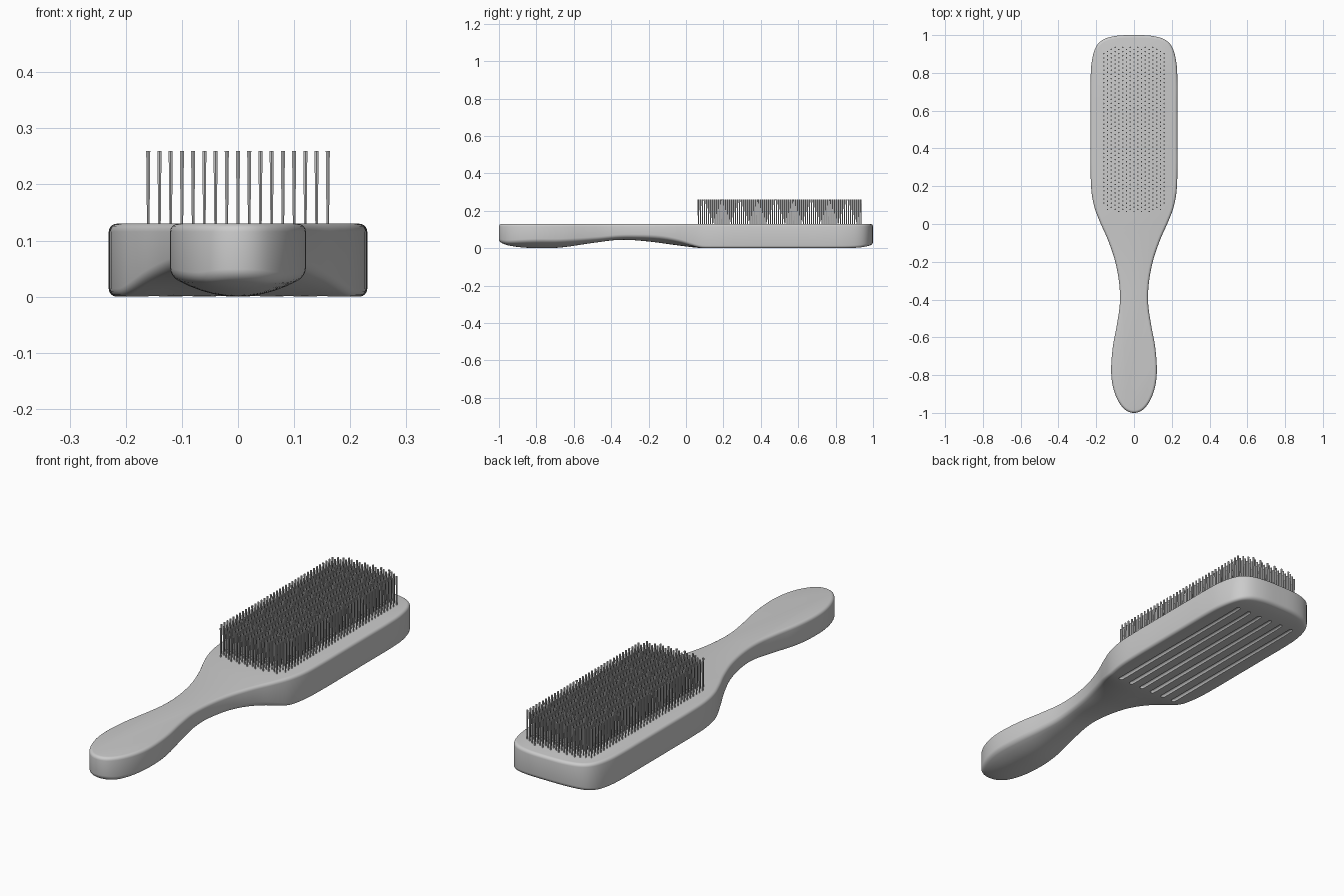
import bpy, bmesh, math
from mathutils import Vector, Matrix

if "Cube" in bpy.data.objects:
    bpy.data.objects.remove(bpy.data.objects["Cube"])

TOP, R = 0.13, 0.014


def spline(pts, first, last, n):
    """Catmull-Rom curve through 2D points."""
    p = [Vector(q) for q in [first] + pts + [last]]
    out = []
    for i in range(1, len(p) - 2):
        a, b, c, d = p[i - 1:i + 3]
        for k in range(n):
            t = k / n
            out.append(0.5 * (2 * b + (c - a) * t + (2 * a - 5 * b + 4 * c - d) * t * t
                              + (3 * b - a - 3 * c + d) * t ** 3))
    return out + [p[-2]]


def finish(bm, name):
    bmesh.ops.recalc_face_normals(bm, faces=bm.faces[:])
    me = bpy.data.meshes.new(name)
    bm.to_mesh(me)
    bm.free()
    ob = bpy.data.objects.new(name, me)
    bpy.context.collection.objects.link(ob)
    return ob


def smooth(ob, angle):
    bpy.ops.object.select_all(action='DESELECT')
    ob.select_set(True)
    bpy.context.view_layer.objects.active = ob
    bpy.ops.object.shade_smooth_by_angle(angle=math.radians(angle))


# Half outline seen from above, handle tip to head end
half = [(0, -1), (.045, -.985), (.085, -.935), (.112, -.86), (.121, -.77), (.112, -.65),
        (.09, -.53), (.075, -.42), (.079, -.31), (.102, -.19), (.14, -.08), (.18, .01),
        (.21, .09), (.226, .18), (.23, .3), (.23, .42), (.23, .53), (.23, .64), (.23, .75),
        (.225, .85), (.205, .93), (.165, .975), (.095, .996), (0, 1)]
side = spline(half, (-.045, -.985), (-.095, .996), 5)

# Underside height along the centre line
under = spline([(-1, .035), (-.95, .015), (-.86, .003), (-.75, 0), (-.65, .006), (-.5, .028),
                (-.35, .045), (-.2, .036), (-.05, .016), (.08, .001), (.2, 0), (.5, 0),
                (.75, 0), (.88, .001), (.95, .007), (1, .02)], (-1.05, .06), (1.05, .035), 6)


def bottom(x, y):
    y = max(-1, min(1, y))
    z = under[-1].y
    for a, b in zip(under, under[1:]):
        if a.x <= y <= b.x:
            z = a.y + (b.y - a.y) * (y - a.x) / max(b.x - a.x, 1e-6)
            break
    fade = max(0, min(1, (.1 - y) / .35))
    fade = fade * fade * (3 - 2 * fade)
    return max(0, z) + .036 * fade * (x / .12) ** 2


# Body: stacked inset rings with rounded edges, gridded caps
n = len(side) - 1
normals = []
for i in range(n + 1):
    t = side[min(i + 1, n)] - side[max(i - 1, 0)]
    normals.append(Vector((t.y, -t.x)).normalized())
normals[0], normals[n] = Vector((0, -1)), Vector((0, 1))
arc = [math.pi / 2 * k / 4 for k in range(5)]
levels = [(R * (1 - math.sin(a)), 0, R * (1 - math.cos(a))) for a in arc]
levels += [(R * (1 - math.cos(a)), 1, -R * (1 - math.sin(a))) for a in arc]

bm = bmesh.new()
rings = []
for inset, at_top, dz in levels:
    ring = []
    for sgn, ids in ((1, range(n + 1)), (-1, range(n - 1, 0, -1))):
        for i in ids:
            p = side[i] - normals[i] * inset
            z = (TOP if at_top else bottom(p.x, p.y)) + dz
            ring.append(bm.verts.new((sgn * p.x, p.y, z)))
    rings.append(ring)
for lo, hi in zip(rings, rings[1:]):
    for i in range(len(lo)):
        j = (i + 1) % len(lo)
        bm.faces.new((lo[i], lo[j], hi[j], hi[i]))
bm.faces.new(rings[-1])
ring, cols = rings[0], 10
rows = []
for i in range(1, n):
    r, l = ring[i], ring[2 * n - i]
    row = [l]
    for k in range(1, cols):
        x = r.co.x * (2 * k / cols - 1)
        row.append(bm.verts.new((x, r.co.y, bottom(x, r.co.y))))
    rows.append(row + [r])
for k in range(cols):
    bm.faces.new((ring[0], rows[0][k], rows[0][k + 1]))
    bm.faces.new((ring[n], rows[-1][k + 1], rows[-1][k]))
    for a, b in zip(rows, rows[1:]):
        bm.faces.new((a[k], a[k + 1], b[k + 1], b[k]))
body = finish(bm, "brush_body")

# Six long grooves cut in the back of the head
bm = bmesh.new()
for k in range(6):
    new = bmesh.ops.create_uvsphere(bm, u_segments=16, v_segments=8, radius=.01,
                                    matrix=Matrix.Rotation(math.pi / 2, 4, 'X'))['verts']
    for v in new:
        v.co += Vector((-.15 + .06 * k, .89 if v.co.y > .001 else .09, 0))
cutter = finish(bm, "groove_cutter")
cutter.hide_render = True
mod = body.modifiers.new("grooves", 'BOOLEAN')
mod.operation, mod.solver, mod.object = 'DIFFERENCE', 'EXACT', cutter
bpy.context.view_layer.objects.active = body
bpy.ops.object.modifier_apply(modifier=mod.name)
bpy.data.objects.remove(cutter)
smooth(body, 35)

# Bristles: staggered columns inside a rounded rectangle, thicker at the tip
bm = bmesh.new()
z0, z1 = TOP - .002, .26
for c in range(-8, 9):
    x = c * .02
    e = max(0, abs(x) - .08) / .1
    reach = .355 + .085 * math.sqrt(1 - e * e)
    for r in range(40):
        y = .066 + .022 * r + (.011 if c % 2 else 0)
        if abs(y - .5) <= reach:
            bmesh.ops.create_cone(bm, cap_ends=True, segments=6, radius1=.0026, radius2=.0042,
                                  depth=z1 - z0,
                                  matrix=Matrix.Translation((x, y, (z0 + z1) / 2)))
bristles = finish(bm, "bristles")
smooth(bristles, 30)
